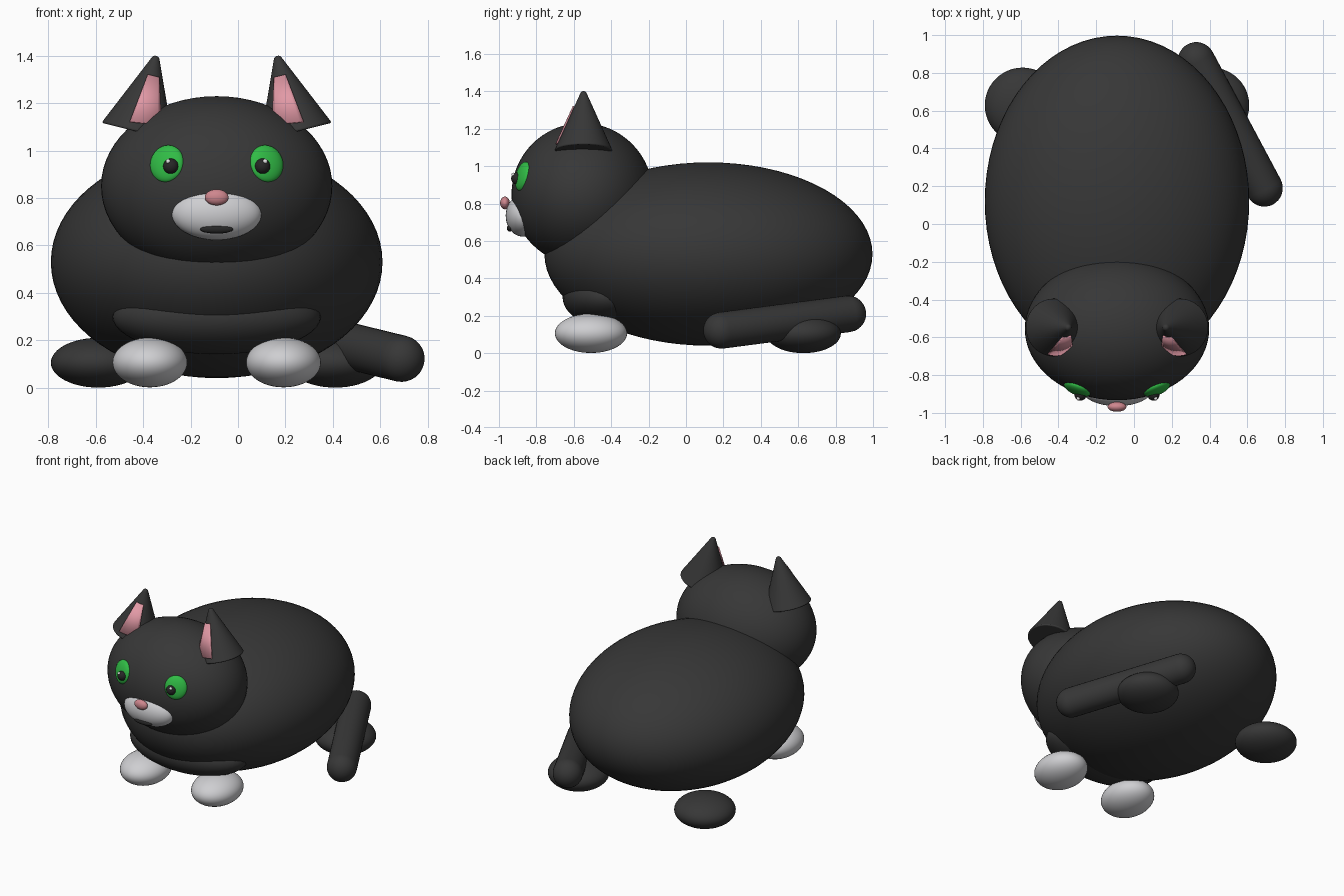
import bpy
import bmesh
from math import cos, sin, radians, pi
from mathutils import Vector, Matrix

if "Cube" in bpy.data.objects:
    bpy.data.objects.remove(bpy.data.objects["Cube"])

MID = -0.09  # symmetry plane of the body


def material(name, rgb):
    m = bpy.data.materials.new(name)
    m.use_nodes = True
    m.diffuse_color = (*rgb, 1)
    m.node_tree.nodes["Principled BSDF"].inputs["Base Color"].default_value = (*rgb, 1)
    return m


FUR = material("charcoal fur", (0.038, 0.038, 0.038))
WHITE = material("soft white", (0.62, 0.62, 0.64))
PINK = material("ear pink", (0.76, 0.32, 0.38))
NOSE = material("nose pink", (0.62, 0.24, 0.27))
GREEN = material("eye green", (0.03, 0.5, 0.06))
BLACK = material("pupil black", (0.02, 0.02, 0.02))
SHINE = material("eye shine", (0.9, 0.9, 0.9))


def finish(name, bm, mat, matrix=None):
    mesh = bpy.data.meshes.new(name)
    if matrix:
        bm.transform(matrix)
    bmesh.ops.recalc_face_normals(bm, faces=bm.faces)
    for f in bm.faces:
        f.smooth = True
    bm.to_mesh(mesh)
    bm.free()
    mesh.materials.append(mat)
    obj = bpy.data.objects.new(name, mesh)
    bpy.context.collection.objects.link(obj)
    return obj


def ellipsoid(name, center, radii, mat, facing=None, segments=48):
    """Scaled sphere; facing turns its thin y axis along a direction."""
    bm = bmesh.new()
    bmesh.ops.create_uvsphere(bm, u_segments=segments, v_segments=segments // 2, radius=1)
    turn = Matrix()
    if facing:
        turn = Vector(facing).to_track_quat('-Y', 'Z').to_matrix().to_4x4()
    return finish(name, bm, mat,
                  Matrix.Translation(center) @ turn @ Matrix.Diagonal((*radii, 1)))


def capsule(name, start, end, radius, mat):
    """Round-ended rod made by stretching a sphere at its equator."""
    start, end = Vector(start), Vector(end)
    axis = end - start
    bm = bmesh.new()
    for z, p in ((0, -1), (axis.length, 1)):
        part = bmesh.ops.create_uvsphere(bm, u_segments=32, v_segments=16, radius=radius)
        for v in part["verts"]:
            v.co.z += z
    bmesh.ops.delete(bm, geom=[v for v in bm.verts if 1e-4 < v.co.z < axis.length - 1e-4],
                     context='VERTS')
    rims = [e for e in bm.edges if e.is_boundary]
    bmesh.ops.bridge_loops(bm, edges=rims)
    turn = axis.to_track_quat('Z', 'Y').to_matrix().to_4x4()
    return finish(name, bm, mat, Matrix.Translation(start) @ turn)


def ear(side_name, s):
    radius, height = 0.156, 0.33
    base = Vector((MID + s * 0.335, -0.548, 1.08))
    place = Matrix.Translation(base) @ Matrix.Rotation(radians(-14 * s), 4, 'Y')
    # Cone shell with softened rim and tip
    bm = bmesh.new()
    bmesh.ops.create_cone(bm, cap_ends=True, segments=48, radius1=radius, radius2=0.012,
                          depth=height, matrix=Matrix.Translation((0, 0, height / 2)))
    shell = finish(side_name + "_ear", bm, FUR, place)
    bevel = shell.modifiers.new("soft rim", 'BEVEL')
    bevel.width, bevel.segments = 0.01, 3
    bevel.limit_method, bevel.angle_limit = 'ANGLE', radians(40)
    # Thin pink lining wrapped on the front of the cone
    bm = bmesh.new()
    rows = []
    for t in (0.1, 0.74):
        row = []
        for i in range(9):
            a = radians(-16 + 54 * i / 8)
            r = radius + (0.012 - radius) * t + 0.005
            dip = 0.02 * (i / 8) if t < 0.5 else 0
            row.append(bm.verts.new((-s * r * sin(a), -r * cos(a), height * t + dip)))
        rows.append(row)
    for i in range(8):
        bm.faces.new((rows[0][i], rows[0][i + 1], rows[1][i + 1], rows[1][i]))
    lining = finish(side_name + "_inner_ear", bm, PINK, place)
    solid = lining.modifiers.new("thickness", 'SOLIDIFY')
    solid.thickness, solid.offset = 0.008, 0
    for obj in (shell, lining):
        bpy.ops.object.select_all(action='DESELECT')
        obj.select_set(True)
        bpy.context.view_layer.objects.active = obj
        bpy.ops.object.shade_smooth_by_angle(angle=radians(40))


# Body, chest and head
ellipsoid("body", (MID, 0.12, 0.53), (0.70, 0.877, 0.49), FUR, segments=72)
ellipsoid("chest", (MID, -0.42, 0.30), (0.44, 0.24, 0.16), FUR)
ellipsoid("head", (MID, -0.555, 0.85), (0.488, 0.378, 0.38), FUR, segments=64)

# Face
ellipsoid("muzzle", (MID, -0.872, 0.735), (0.19, 0.092, 0.112), WHITE)
ellipsoid("nose", (MID, -0.968, 0.803), (0.05, 0.026, 0.034), NOSE, segments=24)
ellipsoid("mouth", (MID, -0.942, 0.668), (0.07, 0.016, 0.018), BLACK, segments=24)

# Paired parts
for side, s in (("left", 1), ("right", -1)):
    ear(side, s)
    ellipsoid(side + "_eye", (MID + s * 0.21, -0.872, 0.945), (0.075, 0.03, 0.08),
              GREEN, (s * 0.4, -1, 0.25))
    ellipsoid(side + "_pupil", (MID + s * 0.193, -0.902, 0.934), (0.033,) * 3, BLACK, segments=24)
    ellipsoid(side + "_eye_shine", (MID + s * 0.205, -0.924, 0.955), (0.01,) * 3, SHINE, segments=12)
    ellipsoid(side + "_front_paw", (MID + s * 0.282, -0.508, 0.106), (0.158, 0.193, 0.105), WHITE)
    ellipsoid(side + "_back_foot", (MID + s * 0.50, 0.628, 0.105), (0.2, 0.2, 0.105), FUR)

# Tail resting along the left side
capsule("tail", (0.33, 0.865, 0.21), (0.69, 0.19, 0.122), 0.098, FUR)
